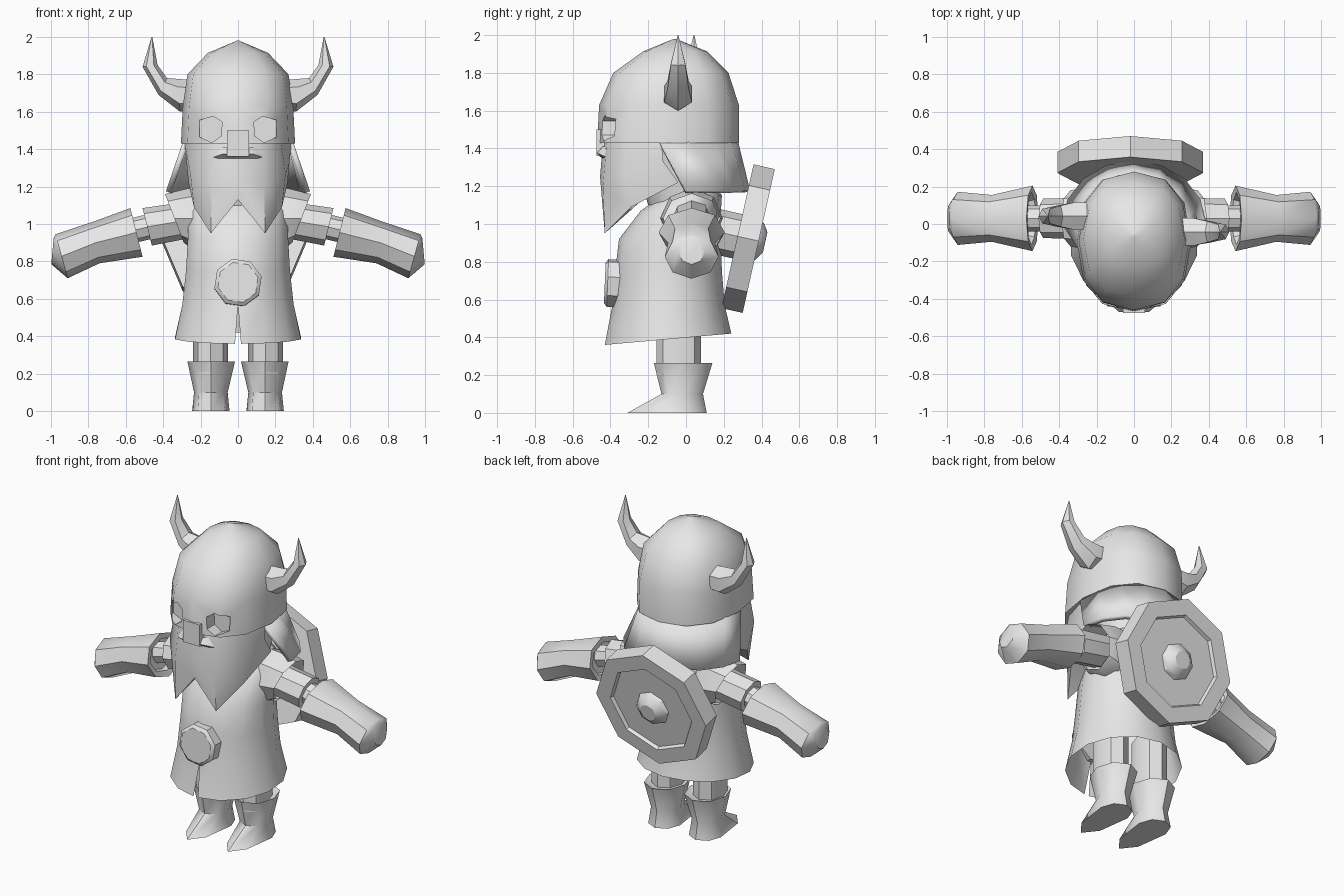
import bpy, bmesh
from math import sin, cos, pi, radians
from mathutils import Vector as V

if "Cube" in bpy.data.objects:
    bpy.data.objects.remove(bpy.data.objects["Cube"])

grey = bpy.data.materials.new("plain_grey")
grey.use_nodes = True
grey.diffuse_color = (0.8, 0.8, 0.8, 1)
grey.node_tree.nodes["Principled BSDF"].inputs["Base Color"].default_value = (0.8, 0.8, 0.8, 1)


def finish(name, bm, angle=40):
    """Turn a bmesh into a shaded object."""
    bmesh.ops.remove_doubles(bm, verts=bm.verts, dist=0.0005)
    bmesh.ops.recalc_face_normals(bm, faces=bm.faces)
    mesh = bpy.data.meshes.new(name)
    bm.to_mesh(mesh)
    bm.free()
    mesh.materials.append(grey)
    obj = bpy.data.objects.new(name, mesh)
    bpy.context.collection.objects.link(obj)
    bpy.ops.object.select_all(action='DESELECT')
    obj.select_set(True)
    bpy.context.view_layer.objects.active = obj
    bpy.ops.object.shade_smooth_by_angle(angle=radians(angle))
    return obj


def apply_modifier(obj, kind, **settings):
    mod = obj.modifiers.new(kind.lower(), kind)
    for key, value in settings.items():
        setattr(mod, key, value)
    bpy.context.view_layer.objects.active = obj
    bpy.ops.object.modifier_apply(modifier=mod.name)


def skin(name, rings, caps=(True, True), closed=True, angle=40):
    """Join rings of points with quads, capping the ends."""
    bm = bmesh.new()
    rows = [[bm.verts.new(p) for p in ring] for ring in rings]
    n = len(rows[0])
    for a, b in zip(rows, rows[1:]):
        for i in range(n if closed else n - 1):
            j = (i + 1) % n
            bm.faces.new((a[i], a[j], b[j], b[i]))
    for use, row in zip(caps, (rows[0], rows[-1])):
        if use:
            bm.faces.new(row)
    return finish(name, bm, angle)


def level_ring(z, rx, front, back, n=12, power=1.0, x=0):
    """Horizontal oval between a front and a back limit."""
    def shape(t):
        return abs(t) ** power * (1 if t > 0 else -1)
    mid, ry = (front + back) / 2, (back - front) / 2
    return [V((x + rx * shape(cos(a)), mid + ry * shape(sin(a)), z))
            for a in (2 * pi * i / n for i in range(n))]


def limb(name, sections, side=1, y=0.0, n=8, caps=(True, True), turn=0.0):
    """Tube whose sections are (top x, top z, bottom x, bottom z, half depth)."""
    rings = []
    for tx, tz, bx, bz, w in sections:
        top, bottom = V((side * tx, y, tz)), V((side * bx, y, bz))
        mid, up = (top + bottom) / 2, (top - bottom) / 2
        rings.append([mid + up * cos(a) + V((0, w * sin(a), 0))
                      for a in (2 * pi * i / n + turn for i in range(n))])
    return skin(name, rings, caps)


def disc_stack(name, centre, axis, profile, n=8, turn=0.0):
    """Lathe of (radius, distance along axis) in the y-z tilted frame."""
    axis = V(axis).normalized()
    right = V((1, 0, 0))
    up = axis.cross(right)
    return skin(name, [[V(centre) + axis * d + (right * cos(a) + up * sin(a)) * r
                        for a in (2 * pi * i / n + turn for i in range(n))]
                       for r, d in profile], angle=35)


# Helmet dome with eye openings
helmet = skin("helmet", [level_ring(z, rx, f, b, 12, 0.85) for z, rx, f, b in (
    (1.43, 0.305, -0.47, 0.28), (1.63, 0.295, -0.46, 0.28), (1.8, 0.27, -0.385, 0.225),
    (1.915, 0.16, -0.225, 0.11), (1.98, 0.005, -0.065, -0.055))], angle=45)
for s in (1, -1):
    outline = ((0.085, 1.545), (0.13, 1.575), (0.205, 1.555), (0.205, 1.465), (0.14, 1.435), (0.09, 1.47))
    cutter = skin("eye_cutter", [[V((s * x, y, z)) for x, z in outline] for y in (-0.6, -0.365)])
    apply_modifier(helmet, 'BOOLEAN', operation='DIFFERENCE', object=cutter, solver='EXACT')
    bpy.data.objects.remove(cutter)
for p in helmet.data.polygons:
    p.use_smooth = True
helmet.select_set(True)
bpy.ops.object.shade_smooth_by_angle(angle=radians(40))

# Nose guard
skin("nose_guard", [[V((x, y, z)) for x, y in
     ((-0.06, -0.475), (0.06, -0.475), (0.06, -0.4), (-0.06, -0.4))] for z in (1.36, 1.5)])

# Flared neck guard wrapping the back of the head
steps = 8
guard_rows = []
for z, rx, mid, ry, start in ((1.44, 0.297, -0.09, 0.365, -8), (1.175, 0.385, 0.0, 0.34, 0)):
    angles = [radians(start + (180 - 2 * start) * i / steps) for i in range(steps + 1)]
    guard_rows.append([V((rx * cos(a), mid + ry * sin(a), z)) for a in angles])
guard = skin("neck_guard", guard_rows, (False, False), closed=False)
apply_modifier(guard, 'SOLIDIFY', thickness=0.03, offset=-1)

# Head and neck inside the guard
skin("neck", [level_ring(1.1, 0.2, -0.2, 0.15), level_ring(1.44, 0.25, -0.3, 0.22)])

# Forked beard: half columns of top, middle and bottom points, mirrored
half = [((0, -0.44, 1.43), (0, -0.455, 1.25), (0, -0.44, 1.13)),
        ((0.13, -0.42, 1.43), (0.14, -0.44, 1.2), (0.145, -0.43, 0.95)),
        ((0.23, -0.32, 1.43), (0.255, -0.33, 1.27), (0.235, -0.29, 1.09)),
        ((0.285, -0.13, 1.43), (0.275, -0.12, 1.33), (0.265, -0.04, 1.22))]
columns = [[(-x, y, z) for x, y, z in col] for col in half[:0:-1]] + half
bm = bmesh.new()
grid = [[bm.verts.new(p) for p in col] for col in columns]
top, under = bm.verts.new((0, -0.1, 1.43)), bm.verts.new((0, -0.15, 1.2))
for a, b in zip(grid, grid[1:]):
    for i in range(2):
        bm.faces.new((a[i], b[i], b[i + 1], a[i + 1]))
    bm.faces.new((a[0], b[0], top))
    bm.faces.new((a[2], b[2], under))
finish("beard", bm, 50)

# Moustache sweeping down to both sides
for s in (1, -1):
    rings = [[V((s * x, y, z)) for x, y, z in ring] for ring in (
        ((0, -0.455, 1.4), (0, -0.475, 1.37), (0, -0.445, 1.35)),
        ((0.08, -0.44, 1.41), (0.08, -0.47, 1.375), (0.09, -0.435, 1.35)),
        ((0.18, -0.34, 1.4), (0.15, -0.41, 1.35), (0.15, -0.39, 1.33)),
        ((0.2, -0.355, 1.29), (0.198, -0.365, 1.288), (0.195, -0.36, 1.285)))]
    skin("moustache_left" if s > 0 else "moustache_right", rings)

# Tunic with a narrow slit at the front of the hem
n = 14
tunic_rows = []
for z, rx, front, back, gap, tilt in (
        (0.39, 0.345, -0.43, 0.24, 0.016, 0.03), (0.57, 0.305, -0.39, 0.205, 0, 0),
        (0.75, 0.285, -0.375, 0.19, 0, 0), (0.92, 0.275, -0.355, 0.185, 0, 0),
        (1.07, 0.27, -0.24, 0.185, 0, 0), (1.15, 0.24, -0.13, 0.19, 0, 0),
        (1.2, 0.17, -0.04, 0.16, 0, 0)):
    mid, ry = (front + back) / 2, (back - front) / 2
    row = [V((rx * cos(a), mid + ry * sin(a), z + tilt * sin(a)))
           for a in (-pi / 2 + 2 * pi * i / n for i in range(n + 1))]
    row[0].x, row[-1].x = gap, -gap
    tunic_rows.append(row)
tunic = skin("tunic", tunic_rows, (False, True), closed=False, angle=45)

# Belt buckle
disc_stack("buckle", (0, -0.35, 0.685), (0, -1, 0.04),
           ((0.13, 0), (0.13, 0.065), (0.11, 0.08)), turn=0.25)

# Shield on the back, with a sunken panel and a boss
tilt_axis = (0, 0.976, -0.218)
shield_centre = (-0.02, 0.385, 0.91)
disc_stack("shield", shield_centre, tilt_axis,
           ((0.39, -0.115), (0.39, 0), (0.29, 0), (0.28, -0.02)))
disc_stack("shield_boss", shield_centre, tilt_axis,
           ((0.115, -0.025), (0.1, 0.005), (0.055, 0.035)))
disc_stack("shield_mount", shield_centre, tilt_axis, ((0.12, -0.25), (0.12, -0.1)))

for s, side in ((1, "left"), (-1, "right")):
    # Curved horn
    limb(side + "_horn", ((0.25, 1.77, 0.25, 1.61, 0.085), (0.32, 1.775, 0.31, 1.6, 0.085),
         (0.38, 1.78, 0.425, 1.69, 0.065), (0.43, 1.85, 0.51, 1.84, 0.045),
         (0.458, 2.0, 0.462, 2.0, 0.002)), s, -0.042 * s, 6)
    # Shoulder opening, sleeve, forearm and gauntlet
    limb(side + "_shoulder", ((0.17, 1.195, 0.2, 0.86, 0.15), (0.27, 1.19, 0.25, 0.87, 0.165),
         (0.39, 1.16, 0.29, 0.9, 0.15)), s, 0.03, 8, (False, False))
    limb(side + "_sleeve", ((0.2, 1.13, 0.2, 0.94, 0.1), (0.3, 1.115, 0.28, 0.92, 0.11),
         (0.51, 1.085, 0.46, 0.885, 0.105)), s, 0.03)
    limb(side + "_forearm", ((0.45, 1.06, 0.42, 0.93, 0.07), (0.62, 1.02, 0.59, 0.89, 0.07)), s, 0.03)
    limb(side + "_gauntlet", ((0.6, 1.04, 0.56, 0.86, 0.13), (0.57, 1.05, 0.525, 0.86, 0.14),
         (0.575, 1.085, 0.51, 0.825, 0.175), (0.78, 1.01, 0.74, 0.79, 0.125),
         (0.975, 0.945, 0.91, 0.71, 0.142), (0.985, 0.925, 0.998, 0.785, 0.07)), s, 0.03)
    # Leg and boot with a pointed toe
    skin(side + "_leg", [level_ring(z, 0.093, -0.155, 0.08, 8, x=s * 0.147) for z in (0.2, 0.6)])
    sole = level_ring(0, 0.1, -0.12, 0.11, 8, x=s * 0.145)
    for p in sole:
        if p.y < -0.05:
            p.y = -0.31 if abs(p.x - s * 0.145) < 0.01 else -0.22
    skin(side + "_boot", [sole, level_ring(0.1, 0.09, -0.13, 0.09, 8, x=s * 0.145),
         level_ring(0.265, 0.127, -0.17, 0.14, 8, x=s * 0.143),
         level_ring(0.25, 0.1, -0.155, 0.1, 8, x=s * 0.143)], angle=50)
